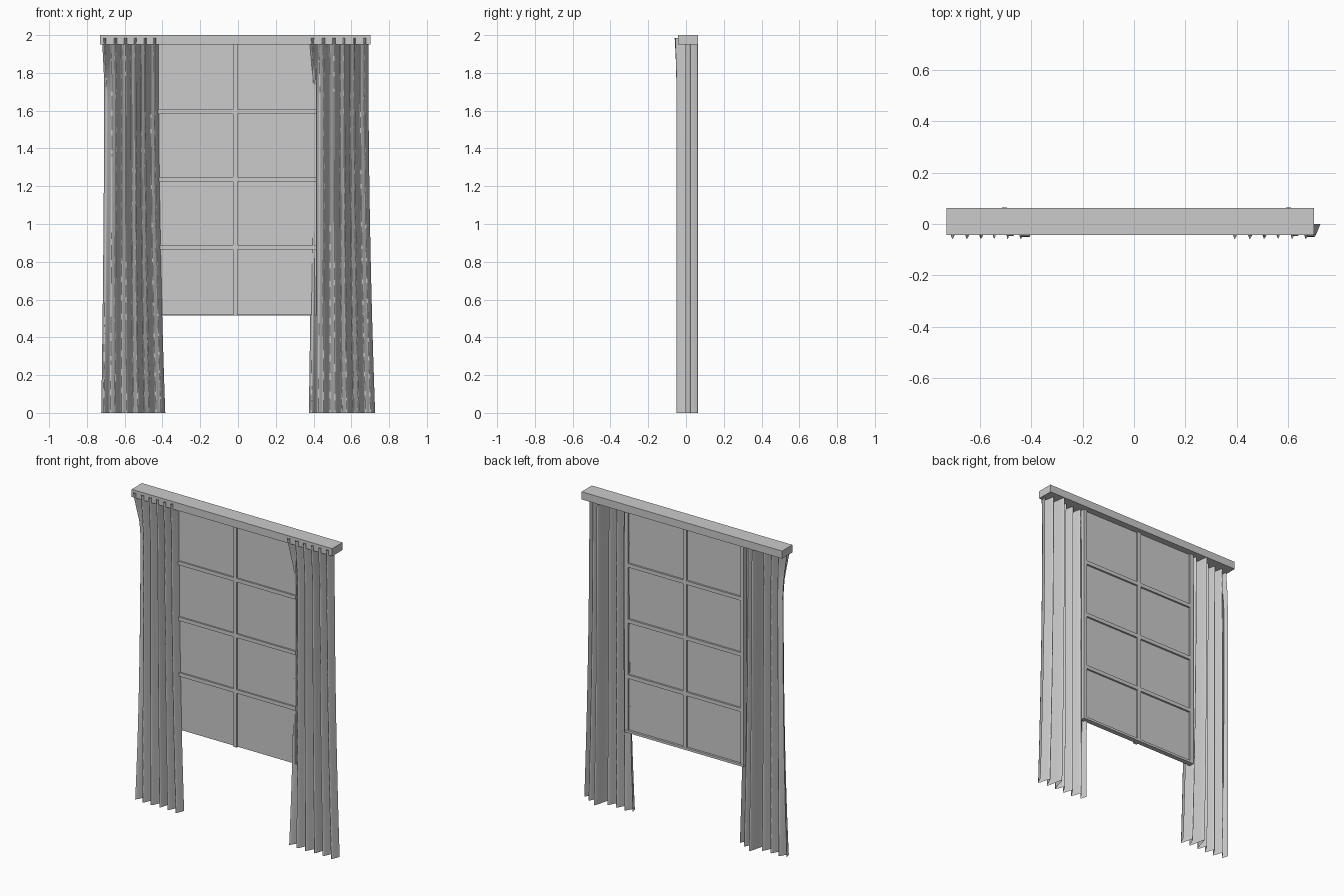
import bpy, bmesh, math

if "Cube" in bpy.data.objects:
    bpy.data.objects.remove(bpy.data.objects["Cube"])

TOP = 1.985
PEAKS = [0.002, -0.045, -0.048, -0.045, -0.047, -0.053]       # front depth of each fold
VALLEYS = [0.048, 0.02, 0.016, 0.016, 0.066, 0.03, 0.022]     # back depth between folds


def box(name, x, y, z):
    """Axis-aligned box from (min, max) pairs."""
    bm = bmesh.new()
    bmesh.ops.create_cube(bm, size=1)
    for v in bm.verts:
        v.co = [(r[0] + r[1]) / 2 + c * (r[1] - r[0]) for c, r in zip(v.co, (x, y, z))]
    return finish(name, bm)


def finish(name, bm):
    me = bpy.data.meshes.new(name)
    bm.to_mesh(me)
    bm.free()
    ob = bpy.data.objects.new(name, me)
    bpy.context.collection.objects.link(ob)
    return ob


def fold(t, pinch, flare):
    """Skewed wave: quick run to the front, longer run to the back."""
    k = int(t)
    s = t - k
    front = PEAKS[k] + (-0.06 - PEAKS[k]) * pinch
    if k == 0:
        front -= 0.035 * flare ** 1.5
    if s < 0.4:
        a, b, e = VALLEYS[k], front, s / 0.4
    else:
        a, b, e = front, VALLEYS[k + 1], (s - 0.4) / 0.6
    e = 0.5 * e + 0.25 * (1 - math.cos(math.pi * e))
    return a + (b - a) * e


def curtain(name, dx, widen):
    cols, rows = 80, 20
    bm = bmesh.new()
    grid = []
    for j in range(rows + 1):
        z = TOP * j / rows
        flare = (1 - z / TOP) ** 2
        pinch = max(0, (z - 1.75) / (TOP - 1.75))
        left, right = -0.708 - 0.016 * flare, -0.421 + 0.036 * flare + widen
        line = []
        for i in range(cols + 1):
            u = i / cols
            y = fold(0.2 + 5.6 * u, pinch, flare)
            x = left + (right - left) * u - 0.012 * pinch * (1 - u) ** 4
            line.append(bm.verts.new((x + dx, y, z)))
        grid.append(line)
    for a, b in zip(grid, grid[1:]):
        for i in range(cols):
            bm.faces.new((a[i], b[i], b[i + 1], a[i + 1])[::-1])
    for f in bm.faces:
        f.smooth = True
    return finish(name, bm)


# pelmet across the top
box("pelmet", (-0.73, 0.702), (-0.042, 0.063), (1.951, 2.0))

# window pane and its glazing bars
box("window_pane", (-0.43, 0.416), (0.0, 0.02), (0.517, 1.96))
for n, x in (("left_stile", -0.422), ("centre_bar", -0.014), ("right_stile", 0.404)):
    box(n, (x - 0.012, x + 0.012), (0.0 if n != "centre_bar" else -0.01, 0.032), (0.515, 1.96))
for k in range(3):
    z = 0.877 + 0.359 * k
    box("cross_bar", (-0.43, 0.416), (-0.01, 0.032), (z - 0.012, z + 0.012))
box("bottom_rail", (-0.43, 0.416), (0.01, 0.034), (0.515, 0.53))

# matching pleated curtains on both sides
curtain("left_curtain", 0.0, 0.0)
curtain("right_curtain", 1.099, 0.012)
